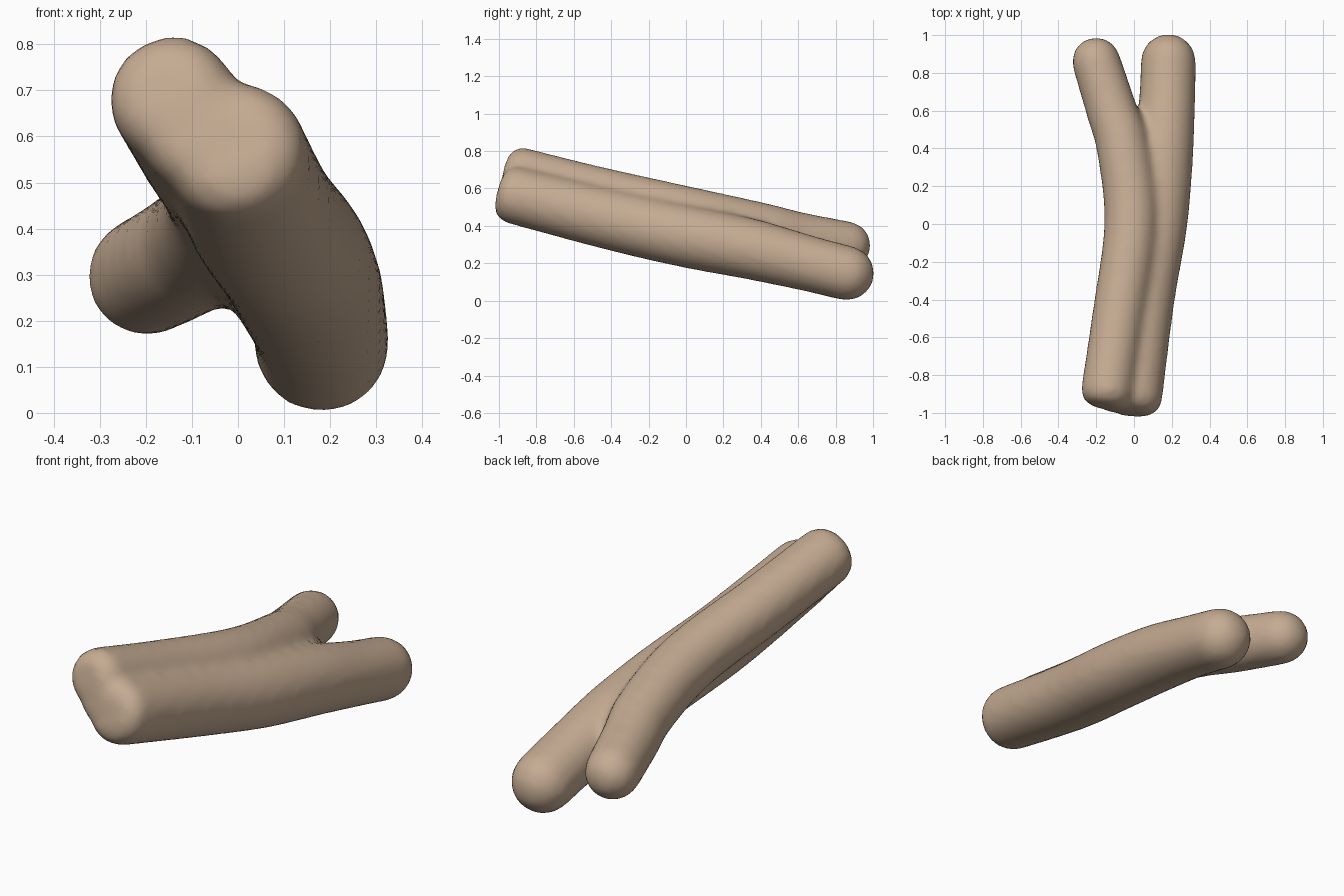
import bpy, bmesh, math
from mathutils import Vector

if "Cube" in bpy.data.objects:
    bpy.data.objects.remove(bpy.data.objects["Cube"])


def spline(p0, p1, p2, p3, t):
    """Catmull-Rom point on (x, y, z, radius) stations."""
    return [0.5 * (2 * b + (c - a) * t + (2 * a - 5 * b + 4 * c - d) * t * t
                   + (3 * b - a - 3 * c + d) * t ** 3)
            for a, b, c, d in zip(p0, p1, p2, p3)]


def add_stick(bm, stations, front_depth, front_round, sides=24, steps=5):
    """Loft a tapering tube with a blunt front end and a domed back end."""
    ext = [stations[0]] + stations + [stations[-1]]
    path = [spline(*ext[i:i + 4], k / steps)
            for i in range(len(stations) - 1) for k in range(steps)]
    path.append(list(stations[-1]))
    centres = [Vector(p[:3]) for p in path]
    radii = [p[3] for p in path]
    d_front = (centres[0] - centres[1]).normalized()
    d_back = (centres[-1] - centres[-2]).normalized()
    angles = [math.radians(a) for a in (18, 36, 54, 72, 86)]
    front = [(centres[0] + d_front * front_depth * math.sin(a),
              radii[0] * (1 - front_round * (1 - math.cos(a))), -d_front)
             for a in reversed(angles)]
    body = []
    for i, c in enumerate(centres):
        tangent = centres[min(i + 1, len(centres) - 1)] - centres[max(i - 1, 0)]
        body.append((c, radii[i], tangent.normalized()))
    back = [(centres[-1] + d_back * radii[-1] * math.sin(a),
             radii[-1] * math.cos(a), d_back) for a in angles]
    rings = []
    for c, r, d in front + body + back:
        u = d.cross(Vector((0, 0, 1))).normalized()
        v = u.cross(d)
        rings.append([bm.verts.new(c + r * (u * math.cos(w) + v * math.sin(w)))
                      for w in (2 * math.pi * k / sides for k in range(sides))])
    for a, b in zip(rings, rings[1:]):
        for k in range(sides):
            n = (k + 1) % sides
            bm.faces.new((a[k], a[n], b[n], b[k]))
    bm.faces.new(rings[0])
    bm.faces.new(rings[-1])


bm = bmesh.new()

# Lower, thicker branch
add_stick(bm, [(-0.005, -0.92, 0.565, 0.155), (0.05, -0.4, 0.435, 0.165),
               (0.115, 0.0, 0.345, 0.168), (0.15, 0.35, 0.275, 0.163),
               (0.175, 0.65, 0.2, 0.15), (0.182, 0.86, 0.147, 0.147)], 0.085, 0.55)

# Upper branch, bending away at the back
add_stick(bm, [(-0.143, -0.885, 0.682, 0.138), (-0.085, -0.5, 0.585, 0.139),
               (-0.015, 0.0, 0.47, 0.143), (-0.058, 0.4, 0.385, 0.14),
               (-0.118, 0.6, 0.34, 0.135), (-0.2, 0.86, 0.296, 0.129)], 0.085, 0.55)

# Web joining the two branches
add_stick(bm, [(-0.088, -0.905, 0.607, 0.125), (-0.03, -0.45, 0.5, 0.125),
               (0.04, 0.0, 0.395, 0.12), (0.04, 0.35, 0.325, 0.11),
               (0.03, 0.52, 0.28, 0.07)], 0.085, 0.55)

bmesh.ops.recalc_face_normals(bm, faces=bm.faces)
mesh = bpy.data.meshes.new("forked_branch")
bm.to_mesh(mesh)
bm.free()
branch = bpy.data.objects.new("forked_branch", mesh)
bpy.context.collection.objects.link(branch)

# Fuse into one soft skin
fuse = branch.modifiers.new("fuse", 'REMESH')
fuse.mode = 'VOXEL'
fuse.voxel_size = 0.022
fuse.use_smooth_shade = True
soften = branch.modifiers.new("soften", 'SMOOTH')
soften.factor = 0.5
soften.iterations = 8

# Pale wood colour
wood = bpy.data.materials.new("pale_wood")
wood.diffuse_color = (0.56, 0.41, 0.29, 1)
wood.use_nodes = True
wood.node_tree.nodes["Principled BSDF"].inputs["Base Color"].default_value = wood.diffuse_color
mesh.materials.append(wood)
for p in mesh.polygons:
    p.use_smooth = True
